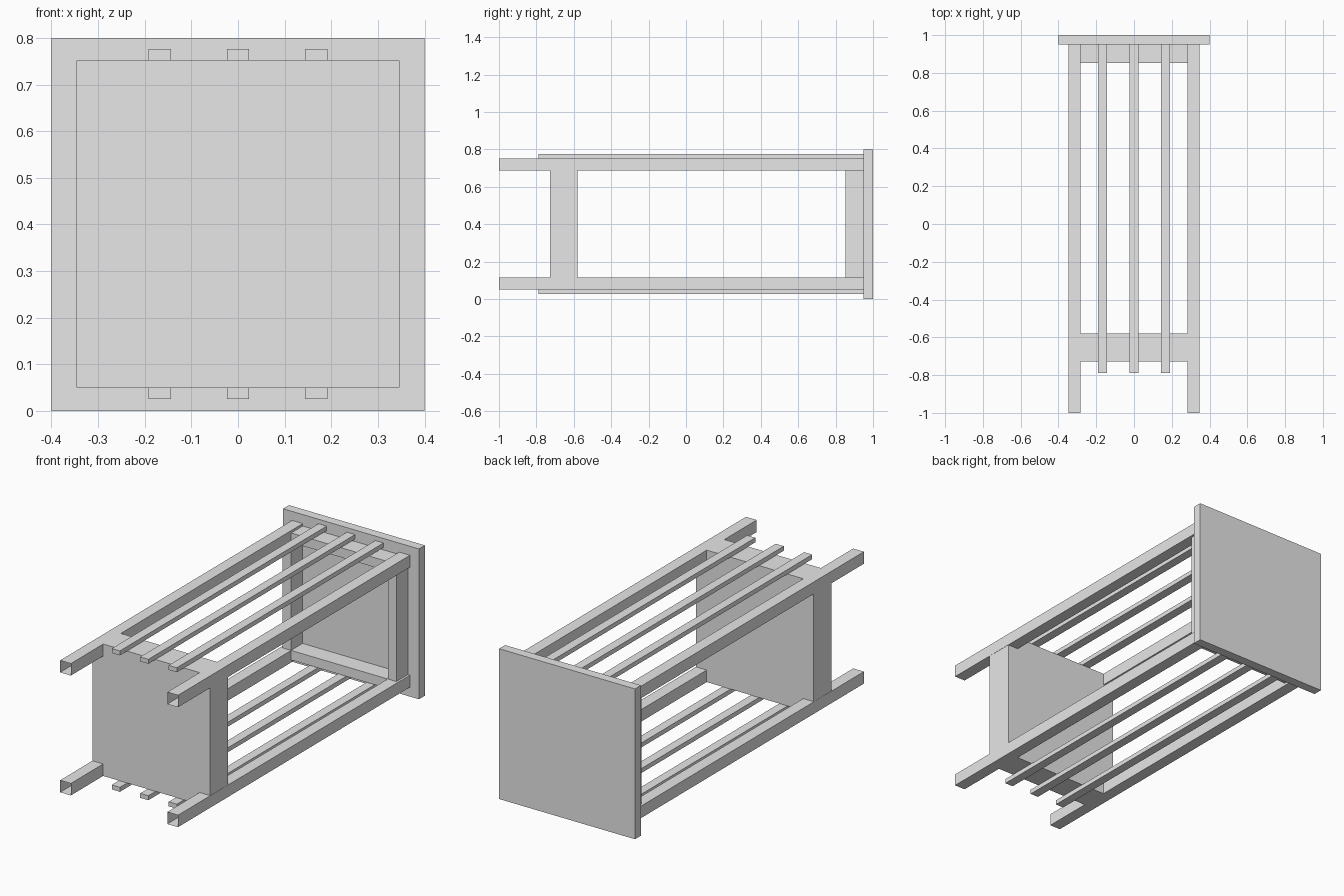
import bpy
import bmesh

cube = bpy.data.objects.get("Cube")
if cube:
    bpy.data.objects.remove(cube, do_unlink=True)

# Single plain grey
grey = bpy.data.materials.new("plain_grey")
grey.use_nodes = True
grey.diffuse_color = (0.8, 0.8, 0.8, 1)
grey.node_tree.nodes["Principled BSDF"].inputs["Base Color"].default_value = (0.8, 0.8, 0.8, 1)

MID = 0.401      # height of the long axis


def box(name, x, y, z, open_front=False):
    """Box from (min, max) ranges; z is measured from the long axis."""
    bm = bmesh.new()
    bmesh.ops.create_cube(bm, size=1)
    for v in bm.verts:
        v.co = [r[0] if c < 0 else r[1] for c, r in zip(v.co, (x, y, z))]
        v.co.z += MID
    if open_front:
        bm.normal_update()
        bmesh.ops.delete(bm, geom=[f for f in bm.faces if f.normal.y < -0.9],
                         context='FACES')
    mesh = bpy.data.meshes.new(name)
    bm.to_mesh(mesh)
    bm.free()
    mesh.materials.append(grey)
    obj = bpy.data.objects.new(name, mesh)
    bpy.context.collection.objects.link(obj)
    return obj


def span(a, b, sign):
    return tuple(sorted((a * sign, b * sign)))


# Square top board, standing upright at the back
box("top_board", (-0.4, 0.4), (0.95, 1.0), (-MID, 0.8 - MID))

# Solid shelf block between the legs
box("shelf_block", (-0.346, 0.346), (-0.728, -0.58), (-0.351, 0.351))

for sz, level in ((1, "upper"), (-1, "lower")):
    # Hollow legs, open at the foot
    for sx, side in ((1, "left"), (-1, "right")):
        box(f"{level}_{side}_leg", span(0.284, 0.347, sx), (-1.0, 0.95),
            span(0.287, 0.351, sz), open_front=True)
    # Three thin slats lying on the outside of the block
    for i in (-1, 0, 1):
        x = i * 0.1675
        box(f"{level}_slat_{i + 2}", (x - 0.024, x + 0.024), (-0.788, 0.95),
            span(0.351, 0.375, sz))
    # Apron rails under the board
    box(f"{level}_apron_rail", (-0.335, 0.335), (0.853, 0.95), span(0.287, 0.338, sz))

# Apron side rails
for sx, side in ((1, "left"), (-1, "right")):
    box(f"{side}_apron_rail", span(0.285, 0.335, sx), (0.853, 0.95), (-0.287, 0.287))
